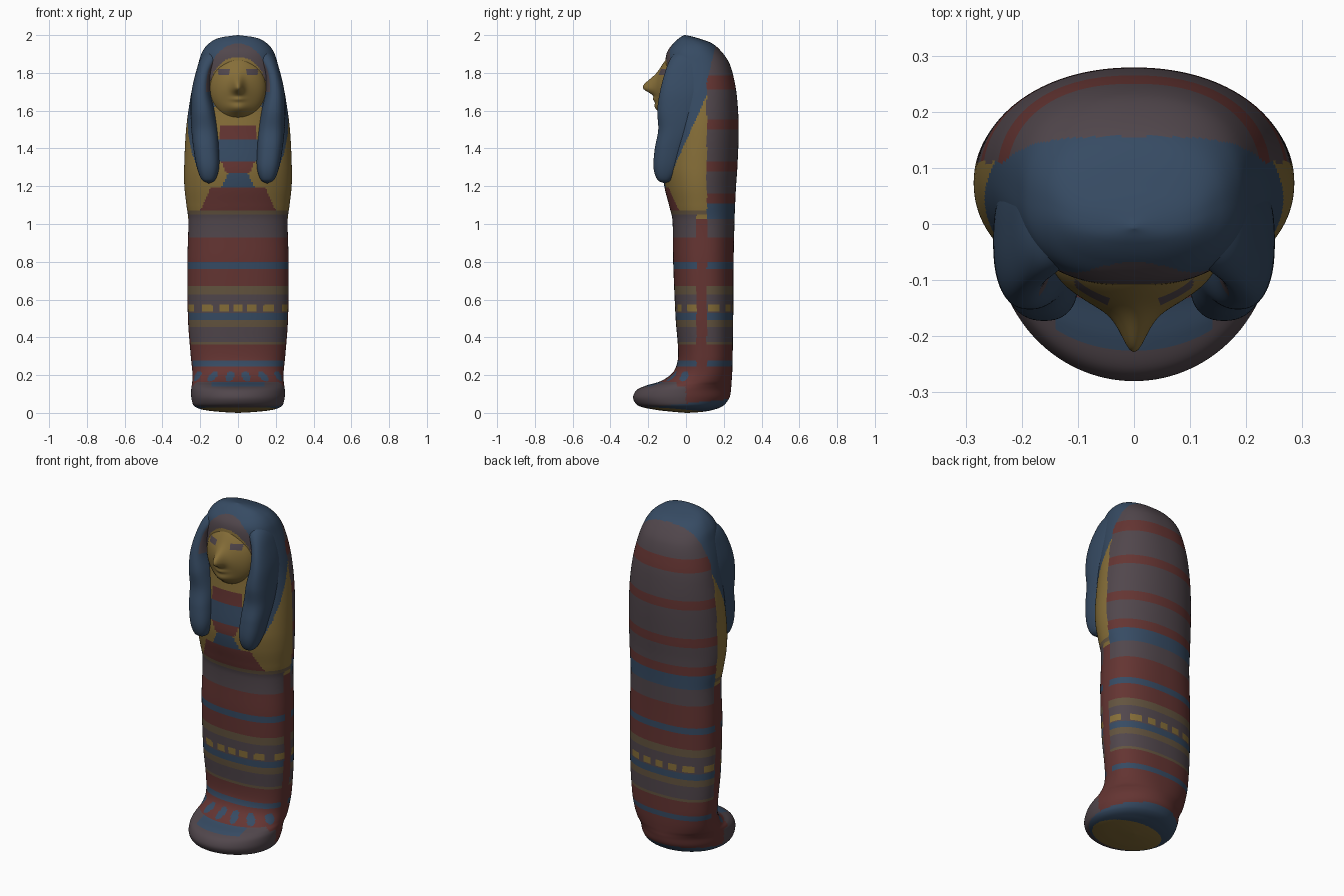
import bpy, bmesh, math
from mathutils import Vector

if "Cube" in bpy.data.objects:
    bpy.data.objects.remove(bpy.data.objects["Cube"])

# ---- flat colours (linear) ----
PALETTE = [("blue_paint", (0.037, 0.070, 0.125)), ("red_paint", (0.128, 0.035, 0.032)),
           ("grey_paint", (0.082, 0.062, 0.072)), ("gold_paint", (0.238, 0.156, 0.040)),
           ("brown_paint", (0.125, 0.088, 0.050))]
BLUE, RED, GREY, GOLD, BROWN = range(5)
MATS = []
for name, rgb in PALETTE:
    m = bpy.data.materials.new(name)
    m.diffuse_color = (*rgb, 1)
    m.use_nodes = True
    m.node_tree.nodes["Principled BSDF"].inputs["Base Color"].default_value = m.diffuse_color
    MATS.append(m)


def finish(name, bm, rule):
    """Turn a bmesh into a smooth object, coloured face by face with a rule."""
    bmesh.ops.recalc_face_normals(bm, faces=bm.faces[:])
    for f in bm.faces:
        f.smooth = True
        f.material_index = rule(*f.calc_center_median(), f.normal.z)
    me = bpy.data.meshes.new(name)
    bm.to_mesh(me)
    bm.free()
    for m in MATS:
        me.materials.append(m)
    ob = bpy.data.objects.new(name, me)
    bpy.context.collection.objects.link(ob)
    return ob


def smooth_rows(keys, step):
    """Smooth curve through the key sections (z, x0, x1, y0, y1, power)."""
    n = len(keys)
    t = [0.0]
    for a, b in zip(keys, keys[1:]):
        t.append(t[-1] + max(1e-3, math.dist(a[:5], b[:5])))
    tan = []
    for i in range(n):
        lo, hi = max(0, i - 1), min(n - 1, i + 1)
        tan.append([(q - p) / (t[hi] - t[lo]) for p, q in zip(keys[lo], keys[hi])])
    out = []
    for i in range(n - 1):
        d = t[i + 1] - t[i]
        k = max(2, int(d / step))
        for j in range(k):
            s = j / k
            h = (2*s**3 - 3*s*s + 1, (s**3 - 2*s*s + s) * d, 3*s*s - 2*s**3, (s**3 - s*s) * d)
            out.append([h[0]*a + h[1]*ta + h[2]*b + h[3]*tb for a, ta, b, tb in
                        zip(keys[i], tan[i], keys[i + 1], tan[i + 1])])
    return out + [list(keys[-1])]


def loft(name, keys, segs, step, rule):
    """Skin rounded sections stacked along z."""
    bm = bmesh.new()
    rings = []
    for z, x0, x1, y0, y1, p in smooth_rows(keys, step):
        ring = []
        for i in range(segs):
            a = 2 * math.pi * (i + 0.5) / segs
            c, s = math.cos(a), math.sin(a)
            ring.append(bm.verts.new((
                (x0 + x1) / 2 + (x1 - x0) / 2 * math.copysign(abs(c) ** (2 / p), c),
                (y0 + y1) / 2 + (y1 - y0) / 2 * math.copysign(abs(s) ** (2 / p), s),
                min(2.0, max(0.0, z)))))
        rings.append(ring)
    for a, b in zip(rings, rings[1:]):
        for i in range(segs):
            j = (i + 1) % segs
            bm.faces.new((a[i], a[j], b[j], b[i]))
    bm.faces.new(rings[0])
    bm.faces.new(rings[-1])
    return finish(name, bm, rule)


# ---- painted decoration rules ----
def pick(z, bands, default):
    for lo, hi, c in bands:
        if lo <= z < hi:
            return c
    return default


LOWER = [(0.93, 1.05, GREY), (0.76, 0.80, BLUE), (0.63, 0.67, BROWN), (0.53, 0.63, GREY),
         (0.49, 0.53, BLUE), (0.45, 0.49, BROWN), (0.375, 0.45, GREY), (0.36, 0.375, BROWN),
         (0.25, 0.28, BLUE)]
BACK = [(1.71, 1.79, RED), (1.50, 1.55, RED), (1.28, 1.33, RED), (1.11, 1.16, RED),
        (1.03, 1.11, BLUE)]


def in_oval(x, z, w, h):
    return (x / w) ** 2 + ((z - 1.72) / h) ** 2 < 1


def chest_colour(ax, z):
    if z > 1.52:
        return GOLD
    if z > 1.45:
        return RED if ax < 0.095 else GOLD
    if z > 1.33:
        return BLUE
    if z > 1.27:
        return RED if ax < 0.06 + (z - 1.27) * 0.5 else GOLD
    return BLUE if ax < 0.05 + (1.27 - z) * 0.5 else GOLD


def body_colour(x, y, z, nz):
    ax = abs(x)
    u = math.atan2(x, 0.1 - y) * 0.25            # distance round the case
    # foot and sole
    if nz < -0.5 and (x / 0.2) ** 2 + ((y + 0.06) / 0.16) ** 2 < 1:
        return GOLD
    if z < 0.05 + 0.1 * y:
        return BLUE
    if y < -0.05 and z < 0.165:
        return BLUE if z > 0.14 and ax < 0.14 else GREY
    if z < 0.14 and y < 0.0:
        return GREY
    if z < 0.24:
        du = (u / 0.11) % 1 - 0.5
        return BLUE if y < 0.06 and (du * 0.11) ** 2 + (z - 0.195) ** 2 < 0.027 ** 2 else RED
    # back panel
    if z > 1.03 and y > 0.11 + max(0, z - 1.75) * 0.24:
        return pick(z, BACK, GREY)
    # banded lower case with a plain side seam
    if z < 1.05:
        if 0.055 < y < 0.11 and ax > 0.15:
            return RED if z < 1.03 else GOLD
        if 0.537 < z < 0.572 and abs((u / 0.11 + 0.5) % 1 - 0.5) < 0.28:
            return GOLD
        return pick(z, LOWER, RED)
    if z < 1.07:
        return BROWN
    if z < 1.19:
        return RED if y < 0.05 and ax < 0.2 - (z - 1.07) * 0.45 else GOLD
    # face surround, collar and headdress
    if y < 0 and ax < 0.13 and z < 1.62:
        return chest_colour(ax, z)
    if y < 0 and z > 1.6 and in_oval(x, z, 0.148, 0.163):
        return GOLD
    if y < 0 and z > 1.68 and in_oval(x, z, 0.17, 0.235):
        return GREY
    return BLUE if z > 1.22 + (y + 0.1) * 2.19 else GOLD


def lappet_colour(x, y, z, nz):
    return GREY if y < -0.02 and z > 1.7 and in_oval(x, z, 0.168, 0.235) else BLUE


def face_colour(x, y, z, nz):
    return GREY if abs(abs(x) - 0.075) < 0.03 and abs(z - 1.806) < 0.015 else GOLD


# ---- mummy-shaped case: z, half width, front y, back y, section power ----
CASE = [(0, .003, .0, .01, 2), (.006, .1, -.07, .09, 2), (.018, .19, -.17, .15, 2),
        (.04, .235, -.255, .2, 2), (.08, .247, -.28, .23, 2), (.12, .248, -.262, .238, 2),
        (.145, .245, -.21, .24, 2.1), (.17, .242, -.13, .242, 2.2), (.22, .242, -.065, .245, 2.3),
        (.3, .25, -.042, .247, 2.4), (.5, .265, -.055, .25, 2.4), (.8, .268, -.068, .252, 2.4),
        (1.02, .263, -.072, .257, 2.3), (1.1, .273, -.09, .26, 2.2), (1.2, .284, -.115, .265, 2.1),
        (1.3, .285, -.125, .272, 2.1), (1.5, .275, -.11, .279, 2.1), (1.65, .255, -.1, .272, 2.2),
        (1.75, .236, -.105, .258, 2.3), (1.85, .21, -.11, .23, 2.4), (1.91, .19, -.1, .19, 2.4),
        (1.955, .155, -.068, .14, 2.4), (1.985, .1, -.035, .06, 2.3), (2.0, .003, -.008, -.002, 2)]
loft("mummy_case", [(z, -w, w, f, b, p) for z, w, f, b, p in CASE], 176, 0.0075, body_colour)

# ---- headdress lappets falling over both shoulders ----
LAPPET = [(1.215, .152, .158, -.115, -.11), (1.235, .12, .192, -.152, -.075),
          (1.3, .10, .218, -.172, -.03), (1.4, .10, .236, -.165, .01),
          (1.5, .105, .247, -.147, .06), (1.6, .122, .251, -.152, .09),
          (1.7, .143, .246, -.138, .1), (1.8, .138, .224, -.112, .1),
          (1.88, .10, .196, -.08, .1), (1.93, .08, .15, -.03, .06)]
for side, label in ((-1, "left"), (1, "right")):
    keys = [(z, *sorted((side * a, side * b)), c, d, 2.4) for z, a, b, c, d in LAPPET]
    loft(label + "_lappet", keys, 64, 0.01, lappet_colour)

# ---- face: rounded mask with nose, cheeks and chin pushed forward ----
bm = bmesh.new()
bmesh.ops.create_uvsphere(bm, u_segments=128, v_segments=96, radius=1)


def bump(x, z, zc, sx, sz):
    return math.exp(-(x / sx) ** 2 - ((z - zc) / sz) ** 2)


for v in bm.verts:
    x, y, z = v.co.x * 0.152, v.co.y * 0.1 - 0.05, v.co.z * 0.18 + 1.72
    if v.co.y < 0:
        y -= -v.co.y * (0.055 * bump(x, z, 1.722, 0.028, 0.055 if z > 1.722 else 0.03)
                        + 0.024 * bump(x, z, 1.72, 0.07, 0.09)
                        + 0.035 * bump(x, z, 1.61, 0.06, 0.035)
                        + 0.012 * bump(x, z, 1.66, 0.035, 0.012))
    v.co = Vector((x, y, z))
finish("face_mask", bm, face_colour)
